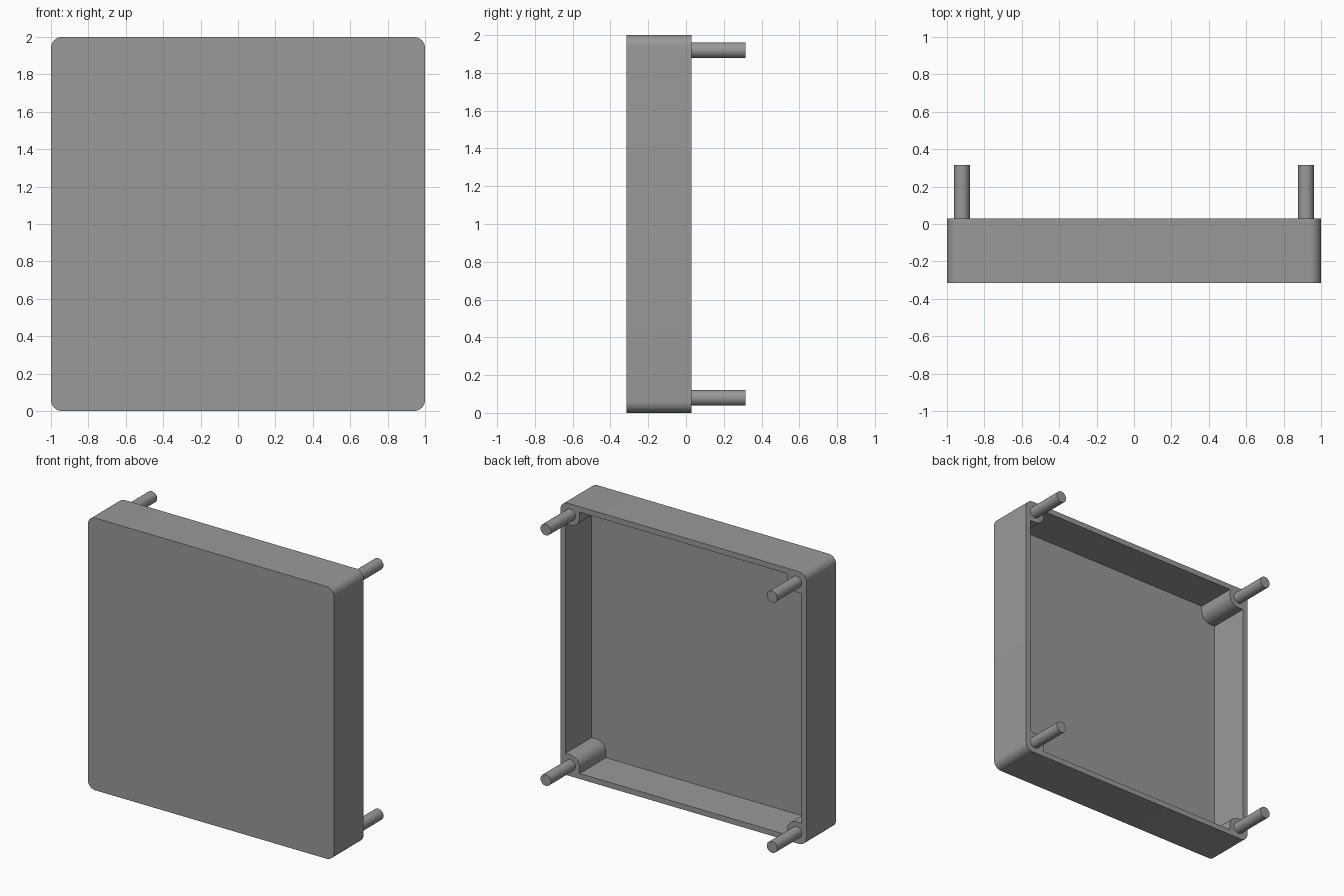
import bpy, bmesh, math

if "Cube" in bpy.data.objects:
    bpy.data.objects.remove(bpy.data.objects["Cube"])

HALF, WALL, CORNER = 1.0, 0.04, 0.06
FRONT, FLOOR, RIM, PIN_END = -0.315, -0.275, 0.03, 0.315
PIN, PIN_R, BOSS_R = 0.92, 0.042, 0.077

grey = bpy.data.materials.new("plain grey")
grey.diffuse_color = (0.32, 0.32, 0.32, 1)
grey.use_nodes = True
grey.node_tree.nodes["Principled BSDF"].inputs["Base Color"].default_value = grey.diffuse_color


def finish(bm, name):
    bmesh.ops.recalc_face_normals(bm, faces=bm.faces[:])
    mesh = bpy.data.meshes.new(name)
    bm.to_mesh(mesh)
    bm.free()
    mesh.materials.append(grey)
    obj = bpy.data.objects.new(name, mesh)
    bpy.context.collection.objects.link(obj)
    bpy.ops.object.select_all(action='DESELECT')
    obj.select_set(True)
    bpy.context.view_layer.objects.active = obj
    bpy.ops.object.shade_smooth_by_angle(angle=math.radians(30))
    return obj


def arc(cx, cy, r, a0, a1, n=10):
    angles = [math.radians(a0 + (a1 - a0) * i / n) for i in range(n + 1)]
    return [(cx + r * math.cos(a), cy + r * math.sin(a)) for a in angles]


def four_corners(corner):
    """Repeat one corner outline around the square."""
    pts, out = corner, []
    for _ in range(4):
        out += pts
        pts = [(-y, x) for x, y in pts]
    return out


def loop(bm, pts, y):
    return [bm.verts.new((px, y, pz + HALF)) for px, pz in pts]


def walls(bm, a, b):
    for i in range(len(a)):
        j = (i + 1) % len(a)
        bm.faces.new((a[i], a[j], b[j], b[i]))


# Open-backed tray with rounded corners and a solid screw boss in each corner
c = HALF - CORNER
inner = HALF - WALL
outer_pts = four_corners(arc(c, c, CORNER, 0, 90))
inner_pts = four_corners([(inner, PIN - BOSS_R)]
                         + arc(PIN, PIN, BOSS_R, 270, 180)
                         + [(PIN - BOSS_R, inner)])
bm = bmesh.new()
front, back = loop(bm, outer_pts, FRONT), loop(bm, outer_pts, RIM)
floor, lip = loop(bm, inner_pts, FLOOR), loop(bm, inner_pts, RIM)
bm.faces.new(front)
bm.faces.new(floor)
walls(bm, front, back)
walls(bm, floor, lip)
rim_edges = [bm.edges.get((l[i - 1], l[i])) for l in (back, lip) for i in range(len(l))]
bmesh.ops.triangle_fill(bm, use_beauty=True, edges=rim_edges, normal=(0, 1, 0))
finish(bm, "tray")

# Mounting pins standing on the bosses
circle = arc(0, 0, PIN_R, 0, 360, 32)[:-1]
for sx, side in ((-1, "left"), (1, "right")):
    for sz, level in ((-1, "lower"), (1, "upper")):
        bm = bmesh.new()
        pts = [(x + sx * PIN, z + sz * PIN) for x, z in circle]
        base, tip = loop(bm, pts, RIM - 0.01), loop(bm, pts, PIN_END)
        bm.faces.new(base)
        bm.faces.new(tip)
        walls(bm, base, tip)
        finish(bm, f"{level}_{side}_pin")
